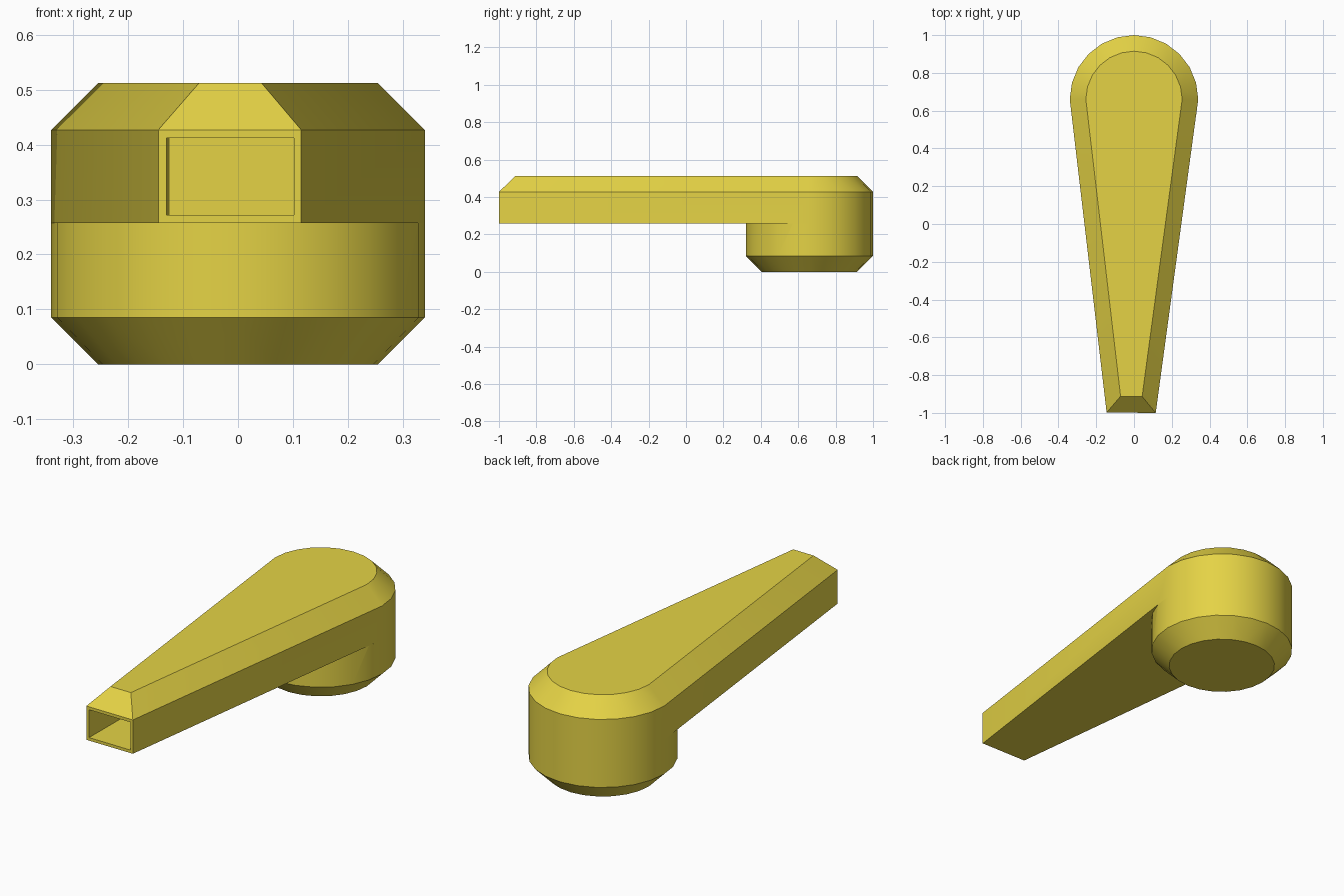
import bpy, bmesh
from math import cos, sin, pi, radians

if "Cube" in bpy.data.objects:
    bpy.data.objects.remove(bpy.data.objects["Cube"])

SIDES = 24
HUB_Y = 0.66
R_OUT, R_IN = 0.34, 0.255


def ring(radius, z):
    return [(radius * cos(2 * pi * i / SIDES), HUB_Y + radius * sin(2 * pi * i / SIDES), z)
            for i in range(SIDES)]


def hull(name, points):
    """Convex solid around the given points, with flat areas merged."""
    bm = bmesh.new()
    for p in points:
        bm.verts.new(p)
    res = bmesh.ops.convex_hull(bm, input=bm.verts[:])
    loose = [v for v in bm.verts if not v.link_faces]
    bmesh.ops.delete(bm, geom=loose, context='VERTS')
    bmesh.ops.dissolve_limit(bm, angle_limit=radians(0.5), verts=bm.verts[:], edges=bm.edges[:])
    bmesh.ops.recalc_face_normals(bm, faces=bm.faces[:])
    mesh = bpy.data.meshes.new(name)
    bm.to_mesh(mesh)
    bm.free()
    ob = bpy.data.objects.new(name, mesh)
    bpy.context.collection.objects.link(ob)
    return ob


def combine(target, other, operation):
    mod = target.modifiers.new(operation.lower(), 'BOOLEAN')
    mod.operation = operation
    mod.solver = 'EXACT'
    mod.object = other
    bpy.context.view_layer.objects.active = target
    bpy.ops.object.modifier_apply(modifier=mod.name)
    bpy.data.objects.remove(other)


# tapered lever arm with chamfered top edge
pts = ring(R_OUT, 0.257) + ring(R_OUT, 0.427) + ring(R_IN, 0.512)
for z in (0.257, 0.427):
    pts += [(-0.145, -0.998, z), (0.115, -1.0, z)]
pts += [(-0.071, -0.912, 0.512), (0.043, -0.913, 0.512)]
lever = hull("lever_handle", pts)

# round hub under the wide end, chamfered at the bottom
hub = hull("hub", ring(R_IN, 0) + ring(R_OUT, 0.085) + ring(R_OUT, 0.257))
combine(lever, hub, 'UNION')

# rectangular socket in the narrow end, following the arm's slight lean
DEPTH_Y, LEAN = -0.45, 0.005
socket = hull("socket_cutter", [(x + dx, y, z)
                                for x in (-0.13, 0.102)
                                for y, dx in ((-1.1, -0.001), (DEPTH_Y, LEAN))
                                for z in (0.272, 0.412)])
socket.hide_render = True
combine(lever, socket, 'DIFFERENCE')

# yellow material and smooth curved walls
mat = bpy.data.materials.new("yellow")
mat.diffuse_color = (0.78, 0.65, 0.06, 1)
mat.use_nodes = True
mat.node_tree.nodes["Principled BSDF"].inputs["Base Color"].default_value = mat.diffuse_color
lever.data.materials.clear()
lever.data.materials.append(mat)
for f in lever.data.polygons:
    f.material_index = 0
bpy.ops.object.select_all(action='DESELECT')
lever.select_set(True)
bpy.context.view_layer.objects.active = lever
bpy.ops.object.shade_smooth_by_angle(angle=radians(30))
